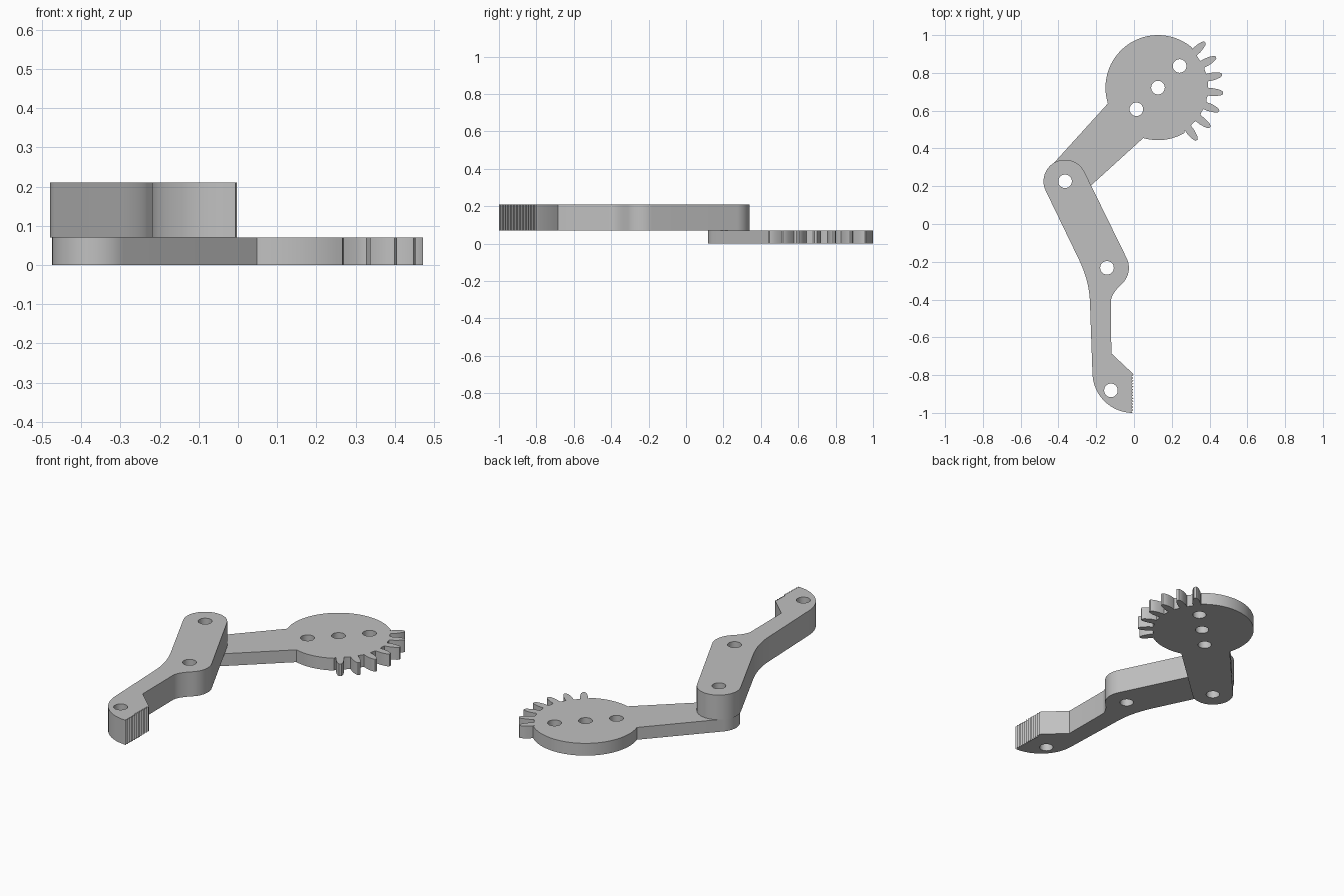
import bpy, bmesh
from math import sin, cos, radians
from mathutils import Vector

cube = bpy.data.objects.get("Cube")
if cube:
    bpy.data.objects.remove(cube, do_unlink=True)

grey = bpy.data.materials.new("plain grey")
grey.use_nodes = True
colour = (0.53, 0.53, 0.53, 1)
grey.diffuse_color = colour
grey.node_tree.nodes["Principled BSDF"].inputs["Base Color"].default_value = colour


def polar(centre, radius, angle):
    a = radians(angle)
    return Vector(centre) + radius * Vector((cos(a), sin(a)))


def arc(centre, radius, start, end, step=4):
    n = max(2, round(abs(end - start) / step))
    return [polar(centre, radius, start + (end - start) * i / n) for i in range(n + 1)]


def bend(a, b, c, n=10):
    a, b, c = Vector(a), Vector(b), Vector(c)
    return [a * (1 - t) ** 2 + b * 2 * t * (1 - t) + c * t * t
            for t in (i / n for i in range(n + 1))]


def plate(name, outline, holes, bottom, top):
    """Flat plate with drilled holes, from a filled and extruded outline."""
    curve = bpy.data.curves.new(name + " profile", 'CURVE')
    curve.dimensions = '2D'
    curve.fill_mode = 'BOTH'
    curve.extrude = (top - bottom) / 2
    for loop in [outline] + [arc(h, HOLE, 0, 360, 10)[:-1] for h in holes]:
        spline = curve.splines.new('POLY')
        spline.points.add(len(loop) - 1)
        for point, p in zip(spline.points, loop):
            point.co = (p.x, p.y, 0, 1)
        spline.use_cyclic_u = True
    helper = bpy.data.objects.new(name + " profile", curve)
    bpy.context.collection.objects.link(helper)
    graph = bpy.context.evaluated_depsgraph_get()
    mesh = bpy.data.meshes.new_from_object(helper.evaluated_get(graph))
    bpy.data.objects.remove(helper, do_unlink=True)

    bm = bmesh.new()
    bm.from_mesh(mesh)
    bmesh.ops.remove_doubles(bm, verts=bm.verts, dist=0.0002)
    bmesh.ops.recalc_face_normals(bm, faces=bm.faces)
    bm.to_mesh(mesh)
    bm.free()
    mesh.materials.clear()
    mesh.materials.append(grey)
    obj = bpy.data.objects.new(name, mesh)
    obj.location.z = (bottom + top) / 2
    bpy.context.collection.objects.link(obj)
    bpy.ops.object.select_all(action='DESELECT')
    obj.select_set(True)
    bpy.context.view_layer.objects.active = obj
    bpy.ops.object.shade_smooth_by_angle(angle=radians(25))
    return obj


HOLE = 0.036
GEAR = (0.127, 0.722)
PIVOT = (-0.365, 0.226)
KNUCKLE = (-0.143, -0.232)
TIP = (-0.122, -0.881)

# Gear arm: round disc, seven teeth and a tapered arm
outline = arc(GEAR, 0.278, 49, 197.5)
outline += arc(PIVOT, 0.109, 138.5, 311.5, 6)
outline += arc(GEAR, 0.278, 253.7, 300)
flank = [(0.266, 0.020), (0.29, 0.021), (0.315, 0.018), (0.335, 0.013), (0.346, 0.006)]
for i in range(7):
    angle = -53.5 + 16.25 * i
    out = polar((0, 0), 1, angle)
    side = Vector((-out.y, out.x))
    outline += [Vector(GEAR) + out * r - side * w for r, w in flank]
    outline += [Vector(GEAR) + out * r + side * w for r, w in reversed(flank)]
    if i < 6:
        outline.append(polar(GEAR, 0.264, angle + 8.1))
pins = [polar(GEAR, 0.162, a) for a in (45, 225)]
plate("gear_arm", outline, [GEAR, PIVOT] + pins, 0, 0.07)

# Finger: thick link, narrowed below the knuckle, with a serrated grip
outline = arc(PIVOT, 0.114, 25.8, 205.8)
outline += bend((-0.292, -0.187), (-0.235, -0.305), (-0.233, -0.42))
outline += arc((-0.006, -0.786), 0.214, 180, 270)
ridges = 13
for i in range(ridges):
    y = -0.992 + 0.2 * i / ridges
    outline += [Vector((-0.014, y)), Vector((-0.003, y + 0.1 / ridges))]
outline += [Vector((-0.008, -0.79)), Vector((-0.12, -0.685))]
outline += bend((-0.122, -0.41), (-0.121, -0.37), (-0.065, -0.318))
outline += arc(KNUCKLE, 0.116, -46, 25.8)
plate("finger", outline, [PIVOT, KNUCKLE, TIP], 0.07, 0.21)
